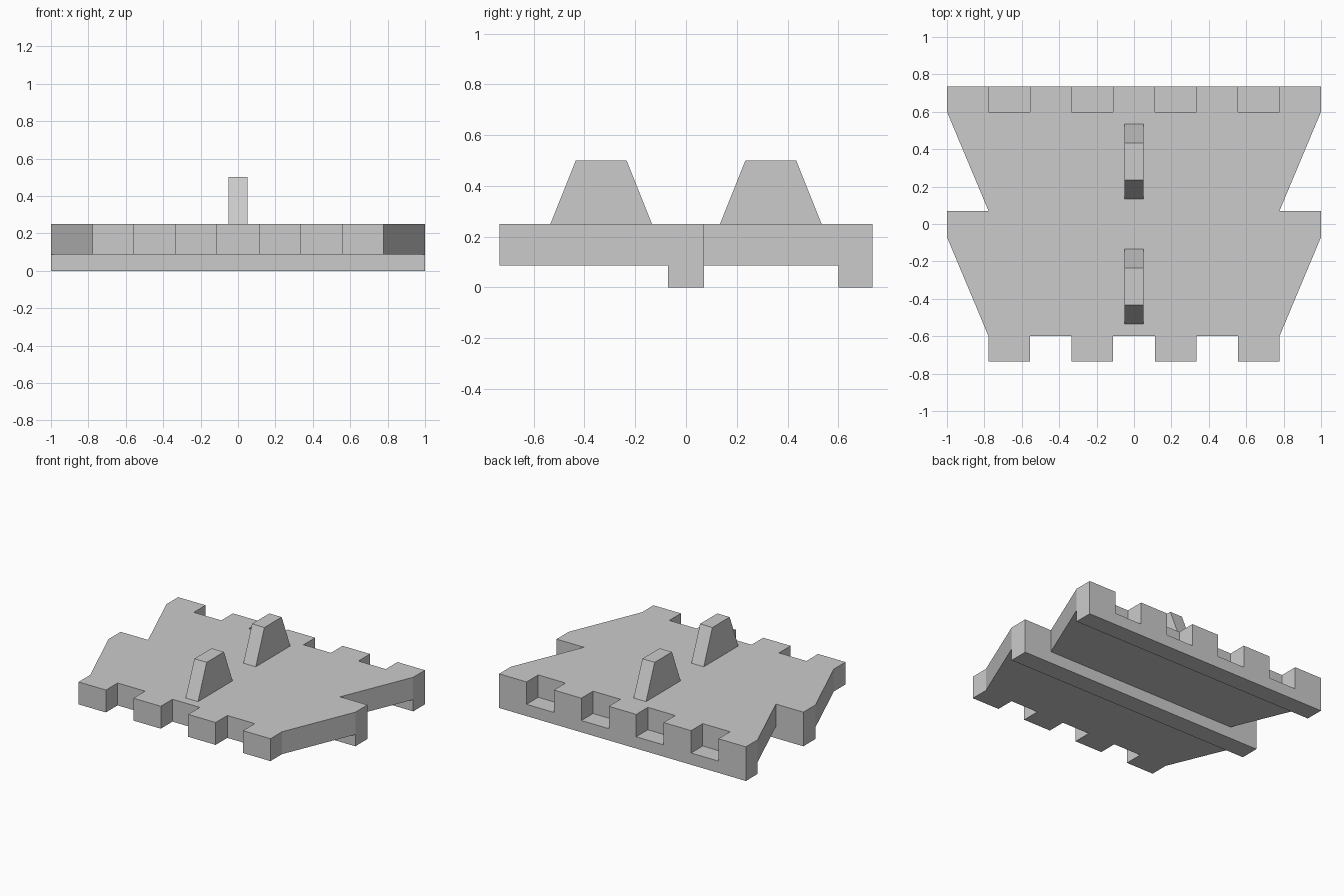
import bpy, bmesh
from mathutils import Vector

if "Cube" in bpy.data.objects:
    bpy.data.objects.remove(bpy.data.objects["Cube"])

STEP = 2 / 9                 # width of one hinge knuckle
TOP, UNDER = 0.25, 0.086     # plate top and underside
END, ROOT, MID = 0.735, 0.6, 0.07


def prism(name, points, offset):
    """Extrude a closed planar outline along an offset vector."""
    bm = bmesh.new()
    face = bm.faces.new([bm.verts.new(p) for p in points])
    ext = bmesh.ops.extrude_face_region(bm, geom=[face], use_keep_orig=True)
    verts = [v for v in ext["geom"] if isinstance(v, bmesh.types.BMVert)]
    bmesh.ops.translate(bm, vec=Vector(offset), verts=verts)
    bmesh.ops.recalc_face_normals(bm, faces=bm.faces)
    mesh = bpy.data.meshes.new(name)
    bm.to_mesh(mesh)
    bm.free()
    obj = bpy.data.objects.new(name, mesh)
    bpy.context.collection.objects.link(obj)
    return obj


def union(target, tool):
    mod = target.modifiers.new("join_bar", "BOOLEAN")
    mod.operation, mod.solver, mod.object = "UNION", "EXACT", tool
    bpy.context.view_layer.objects.active = target
    bpy.ops.object.modifier_apply(modifier=mod.name)
    bpy.data.objects.remove(tool)


# Plate: right half of the toothed outline, mirrored to the left
k = [(i + 0.5) * STEP for i in range(5)]
half = [(k[0], -ROOT), (k[0], -END), (k[1], -END), (k[1], -ROOT),
        (k[2], -ROOT), (k[2], -END), (k[3], -END), (k[3], -ROOT),
        (1, -MID), (1, MID), (k[3], MID), (1, ROOT), (1, END),
        (k[3], END), (k[3], ROOT), (k[2], ROOT), (k[2], END),
        (k[1], END), (k[1], ROOT), (k[0], ROOT), (k[0], END)]
outline = half + [(-x, y) for x, y in reversed(half)]
plate = prism("link_plate", [(x, y, UNDER) for x, y in outline], (0, 0, TOP - UNDER))

# Cross bars under the middle and the rear edge
for y0, y1 in ((-MID, MID), (ROOT, END)):
    bar = prism("cross_bar", [(-1, y0, 0), (1, y0, 0), (1, y1, 0), (-1, y1, 0)],
                (0, 0, UNDER))
    union(plate, bar)

# Two tapered guide horns
for name, cy in (("front_guide_horn", -0.334), ("rear_guide_horn", 0.334)):
    prism(name, [(-0.05, cy + dy, z) for dy, z in
                 ((-0.2, TOP), (0.2, TOP), (0.1, 0.5), (-0.1, 0.5))], (0.1, 0, 0))
